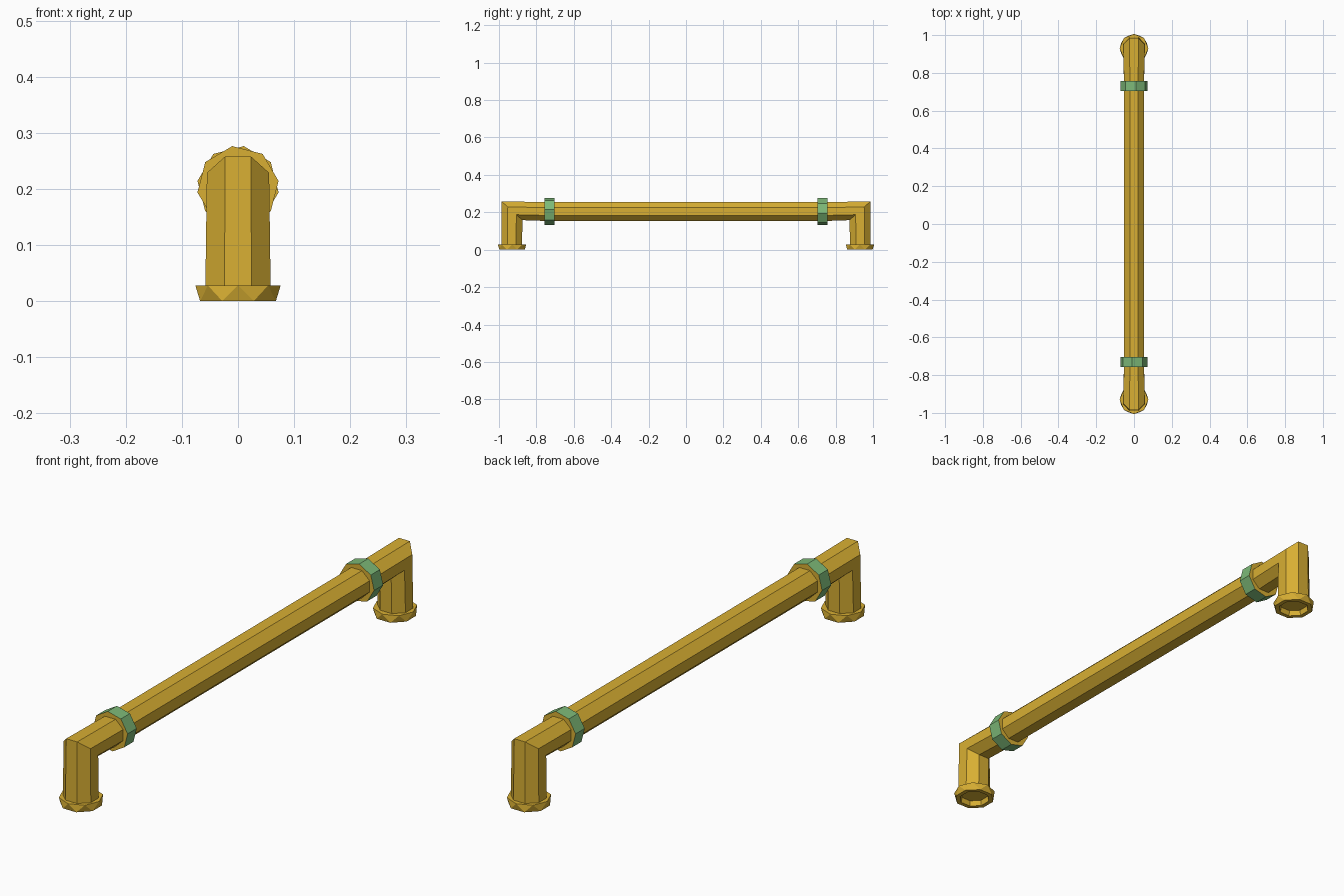
import bpy, bmesh
from math import cos, sin, pi, radians

cube = bpy.data.objects.get("Cube")
if cube:
    bpy.data.objects.remove(cube, do_unlink=True)

SIDES = 8


def material(name, rgb):
    m = bpy.data.materials.new(name)
    m.use_nodes = True
    m.diffuse_color = (*rgb, 1)
    bsdf = next(n for n in m.node_tree.nodes if n.type == "BSDF_PRINCIPLED")
    bsdf.inputs["Base Color"].default_value = (*rgb, 1)
    return m


gold = material("golden yellow", (0.69, 0.43, 0.033))
green = material("soft green", (0.205, 0.485, 0.188))


def circle(radius, offset):
    """Points of a regular polygon, first corner turned by offset degrees."""
    return [(radius * cos(radians(offset) + 2 * pi * i / SIDES),
             radius * sin(radians(offset) + 2 * pi * i / SIDES)) for i in range(SIDES)]


def loft(name, sections, mats, side_index=0, cap_start=True, zigzag=False):
    """Skin a list of cross-sections; the end caps keep material 0."""
    bm = bmesh.new()
    loops = [[bm.verts.new(p) for p in s] for s in sections]
    for a, b in zip(loops, loops[1:]):
        for i in range(SIDES):
            j = (i + 1) % SIDES
            if zigzag:
                new = [bm.faces.new((a[i], a[j], b[i])), bm.faces.new((a[j], b[j], b[i]))]
            else:
                new = [bm.faces.new((a[i], a[j], b[j], b[i]))]
            for f in new:
                f.material_index = side_index
    if cap_start:
        bm.faces.new(loops[0])
    bm.faces.new(loops[-1])
    bmesh.ops.recalc_face_normals(bm, faces=bm.faces)
    mesh = bpy.data.meshes.new(name)
    bm.to_mesh(mesh)
    bm.free()
    for m in mats:
        mesh.materials.append(m)
    ob = bpy.data.objects.new(name, mesh)
    bpy.context.collection.objects.link(ob)
    return ob


# Pipe: up the front leg, through two mitred elbows, down the back leg
def foot(side):
    return [(x * 1.05, side * (0.932 + v), 0.02) for x, v in circle(0.06, 22.5)]


def elbow(side):
    return [(x, side * (0.93 + v), 0.208 + 0.9 * v) for x, v in circle(0.06, 22.5)]


def bar(y):
    return [(x, y, 0.204 + 0.95 * v) for x, v in circle(0.058, 22.5)]


loft("handle_pipe", [foot(-1), elbow(-1), bar(-0.73), bar(0.73), elbow(1), foot(1)], [gold])

for end, side in (("front", -1), ("back", 1)):
    # Foot flange: faceted collar with a shallow recess underneath
    profile = [(0.052, 0.02, 22.5), (0.056, 0.0, 22.5), (0.073, 0.0, 22.5),
               (0.076, 0.028, 45), (0.055, 0.028, 45)]
    sections = [[(-side * x, side * (0.93 - y), z) for x, y in circle(r, turn)]
                for r, z, turn in profile]
    loft(end + "_foot_flange", sections, [gold], zigzag=True)

    # Ring: green band with golden end faces
    sections = [[(-side * x, side * y, 0.204 + z) for x, z in circle(0.073, 8)]
                for y in (0.757, 0.703)]
    loft(end + "_ring", sections, [gold, green], side_index=1)
